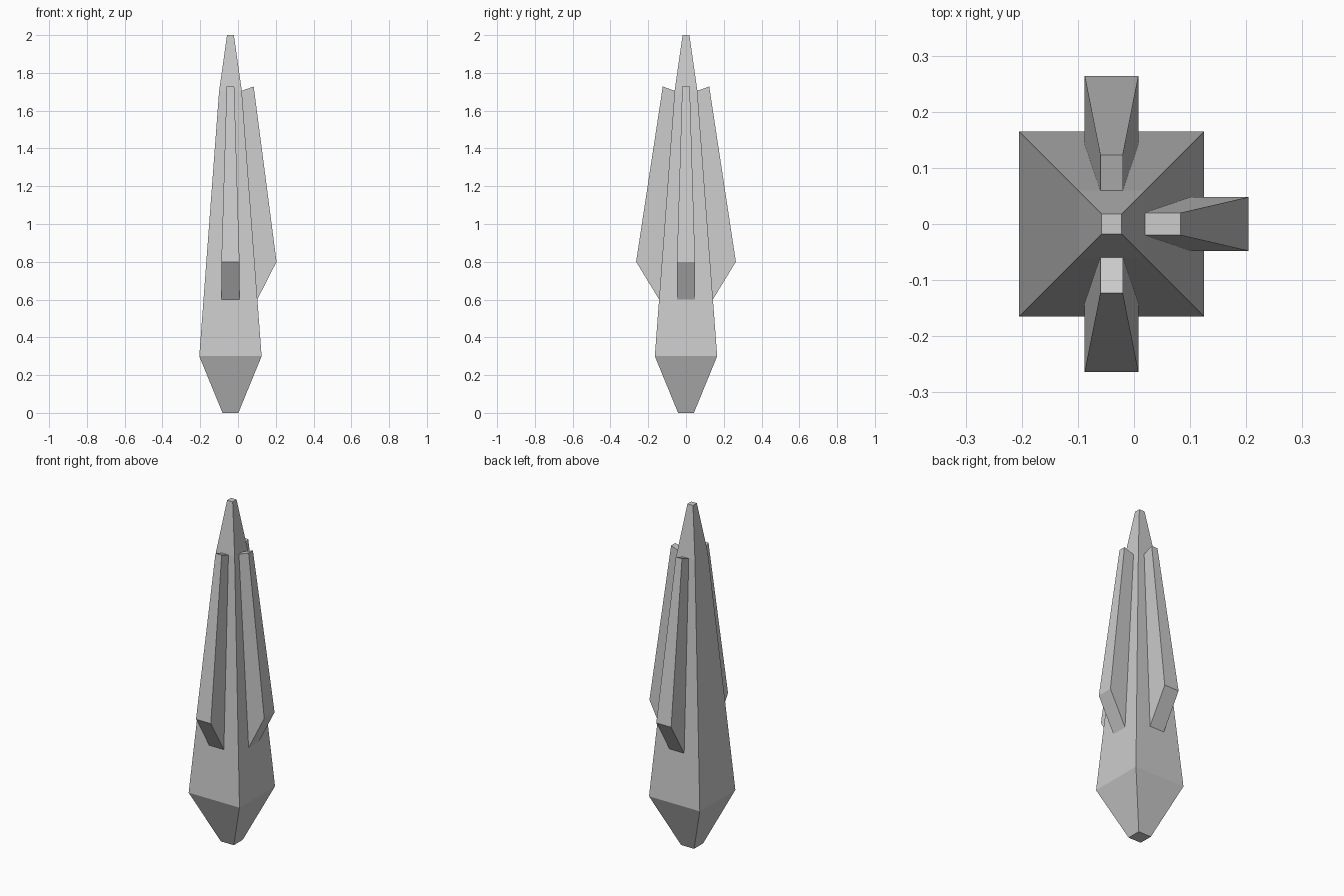
import bpy
import bmesh
from math import pi
from mathutils import Matrix, Vector

cube = bpy.data.objects.get("Cube")
if cube:
    bpy.data.objects.remove(cube, do_unlink=True)

CENTRE = Vector((-0.04, 0, 0))

# Single grey finish
grey = bpy.data.materials.new("light grey")
grey.use_nodes = True
colour = (0.6, 0.6, 0.6, 1)
grey.diffuse_color = colour
grey.node_tree.nodes["Principled BSDF"].inputs["Base Color"].default_value = colour


def loft(name, rings, matrix):
    """Join four-sided rings into a closed, flat-shaded solid."""
    bm = bmesh.new()
    loops = [[bm.verts.new(p) for p in ring] for ring in rings]
    for a, b in zip(loops, loops[1:]):
        for i in range(4):
            j = (i + 1) % 4
            bm.faces.new((a[i], a[j], b[j], b[i]))
    bm.faces.new(loops[0])
    bm.faces.new(loops[-1])
    bm.transform(matrix)
    bmesh.ops.recalc_face_normals(bm, faces=bm.faces)
    mesh = bpy.data.meshes.new(name)
    bm.to_mesh(mesh)
    bm.free()
    mesh.materials.append(grey)
    obj = bpy.data.objects.new(name, mesh)
    bpy.context.collection.objects.link(obj)


def square(half, z):
    return [(-half, -half, z), (half, -half, z), (half, half, z), (-half, half, z)]


# Tapered square hull: foot, shoulder, neck, tip
hull = [(0.042, 0), (0.165, 0.3), (0.06, 1.705), (0.018, 2)]
loft("hull", [square(h, z) for h, z in hull], Matrix.Translation(CENTRE))


# Fin profile points are (distance from hull axis, height, half width)
def fin(name, reach, angle):
    profile = [(0.142, 0.6, 0.048), (reach, 0.8, 0.048),
               (0.123, 1.728, 0.02), (0.06, 1.705, 0.02)]
    sides = [[(r, s * w, z) for r, z, w in profile] for s in (-1, 1)]
    loft(name, sides, Matrix.Translation(CENTRE) @ Matrix.Rotation(angle, 4, "Z"))


# Three fins: the right side stays bare
fin("left_fin", 0.244, 0)
fin("back_fin", 0.264, pi / 2)
fin("front_fin", 0.264, -pi / 2)
